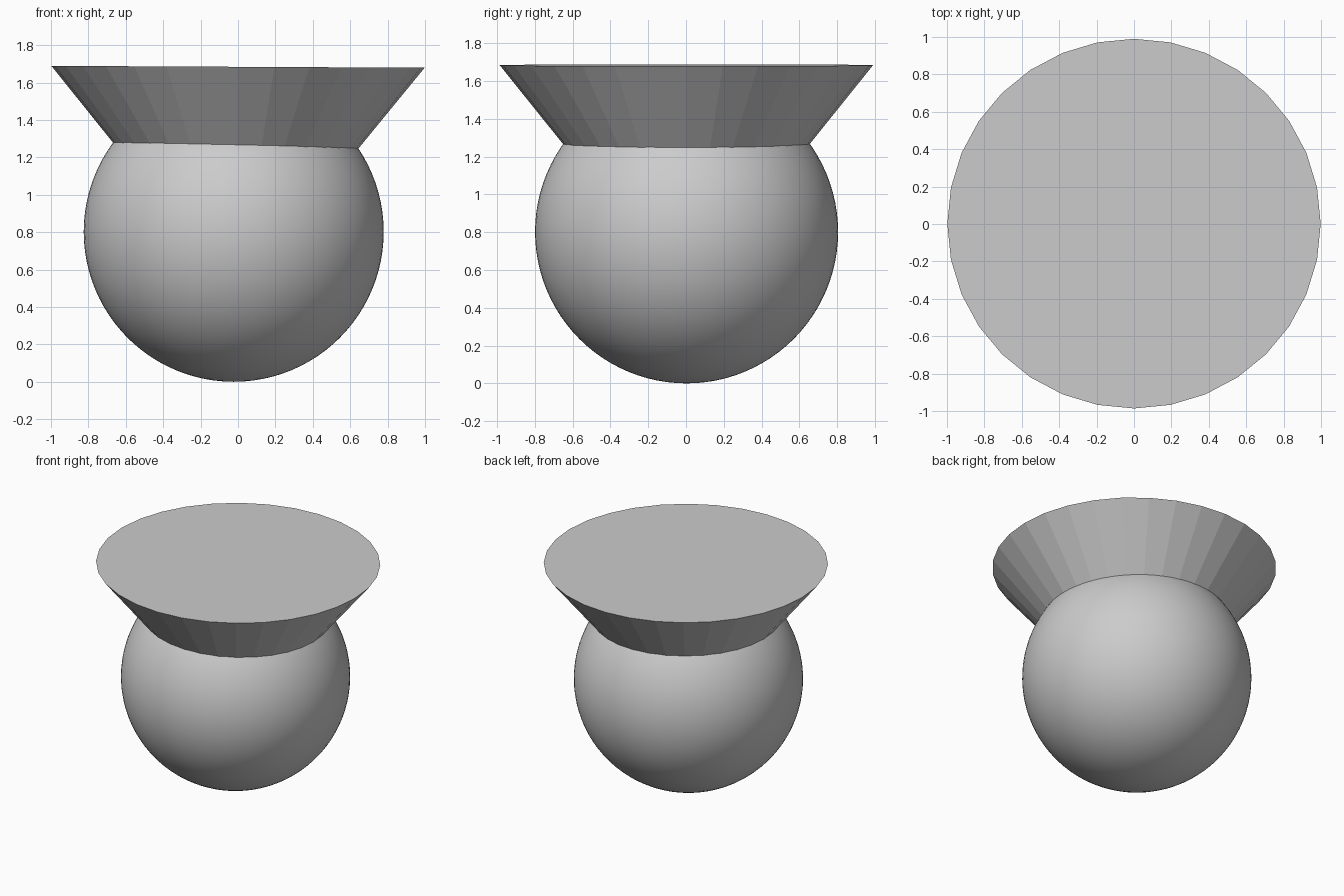
import bpy
import math

if "Cube" in bpy.data.objects:
    bpy.data.objects.remove(bpy.data.objects["Cube"])

# Smooth ball resting on the ground
bpy.ops.mesh.primitive_uv_sphere_add(segments=96, ring_count=48, radius=0.802,
                                     location=(-0.023, 0.003, 0.802))
ball = bpy.context.object
ball.name = "ball"
bpy.ops.object.shade_smooth()

# Flat-shaded inverted cone, point sunk into the ball, tilted very slightly
TOP_Z, DEPTH, RADIUS, TILT = 1.684, 1.23, 0.998, 0.005
bpy.ops.mesh.primitive_cone_add(vertices=32, radius1=RADIUS, radius2=0, depth=DEPTH,
                                location=(-math.sin(TILT) * DEPTH / 2, 0.002, TOP_Z - DEPTH / 2),
                                rotation=(math.pi, TILT, 0))
cone = bpy.context.object
cone.name = "inverted_cone"
cone.scale = (1, 0.99, 1)
